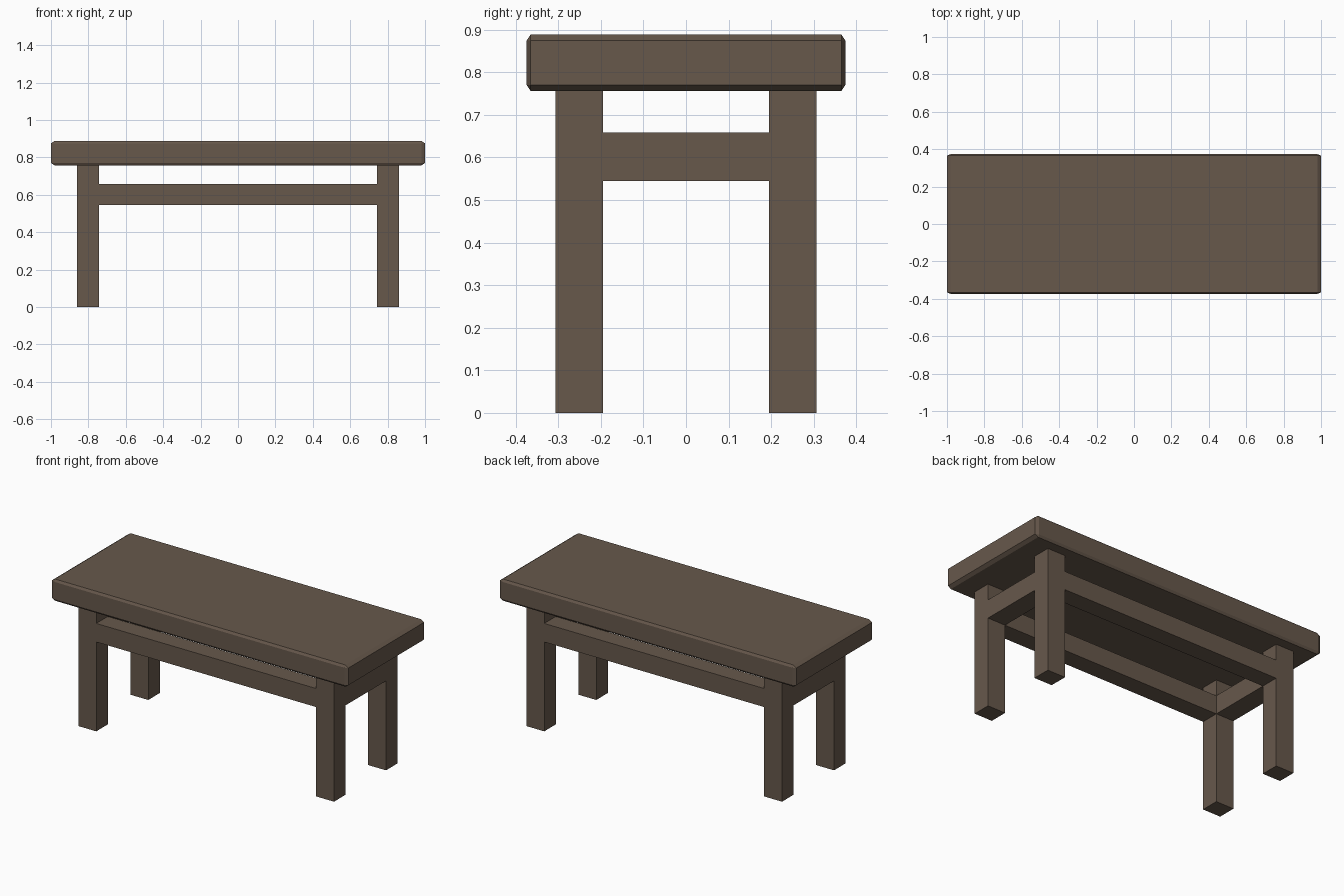
import bpy, bmesh
from mathutils import Vector

if "Cube" in bpy.data.objects:
    bpy.data.objects.remove(bpy.data.objects["Cube"])

wood = bpy.data.materials.new("dark brown wood")
wood.diffuse_color = (0.135, 0.098, 0.071, 1)
wood.use_nodes = True
wood.node_tree.nodes["Principled BSDF"].inputs["Base Color"].default_value = wood.diffuse_color


def add_object(name, bm):
    bmesh.ops.recalc_face_normals(bm, faces=bm.faces)
    mesh = bpy.data.meshes.new(name)
    bm.to_mesh(mesh)
    bm.free()
    mesh.materials.append(wood)
    obj = bpy.data.objects.new(name, mesh)
    bpy.context.collection.objects.link(obj)
    return obj


# Table top: box with every edge chamfered, a different amount along each axis
half = Vector((1.0, 0.374, 0.066))
chamfer = Vector((0.02, 0.009, 0.0135))
bm = bmesh.new()
bmesh.ops.create_cube(bm, size=2)
bmesh.ops.scale(bm, vec=[h / c for h, c in zip(half, chamfer)], verts=bm.verts)
bmesh.ops.bevel(bm, geom=bm.edges[:], offset=1, segments=1, affect='EDGES')
bmesh.ops.scale(bm, vec=chamfer, verts=bm.verts)
bmesh.ops.translate(bm, vec=(0, 0, 0.822), verts=bm.verts)
add_object("table_top", bm)

# Frame: four legs joined by flush rails, as one welded mesh of blocks
xs = (-0.862, -0.742, 0.742, 0.862)
ys = (-0.306, -0.195, 0.195, 0.306)
zs = (0.0, 0.545, 0.658, 0.757)


def filled(i, j, k):
    leg = i != 1 and j != 1
    rail = k == 1 and (i != 1 or j != 1)
    return leg or rail


bm = bmesh.new()
for i in range(3):
    for j in range(3):
        for k in range(3):
            if filled(i, j, k):
                lo = Vector((xs[i], ys[j], zs[k]))
                hi = Vector((xs[i + 1], ys[j + 1], zs[k + 1]))
                cube = bmesh.ops.create_cube(bm, size=1)["verts"]
                bmesh.ops.scale(bm, vec=hi - lo, verts=cube)
                bmesh.ops.translate(bm, vec=(lo + hi) / 2, verts=cube)

# Remove the touching inner faces, weld, and merge coplanar faces
seen = {}
for f in bm.faces:
    key = tuple(round(c, 4) + 0.0 for c in f.calc_center_median())
    seen.setdefault(key, []).append(f)
inner = [f for group in seen.values() if len(group) > 1 for f in group]
bmesh.ops.delete(bm, geom=inner, context='FACES')
bmesh.ops.remove_doubles(bm, verts=bm.verts, dist=0.0005)
bmesh.ops.recalc_face_normals(bm, faces=bm.faces)
bmesh.ops.dissolve_limit(bm, angle_limit=0.01, verts=bm.verts, edges=bm.edges)
add_object("legs_and_rails", bm)
